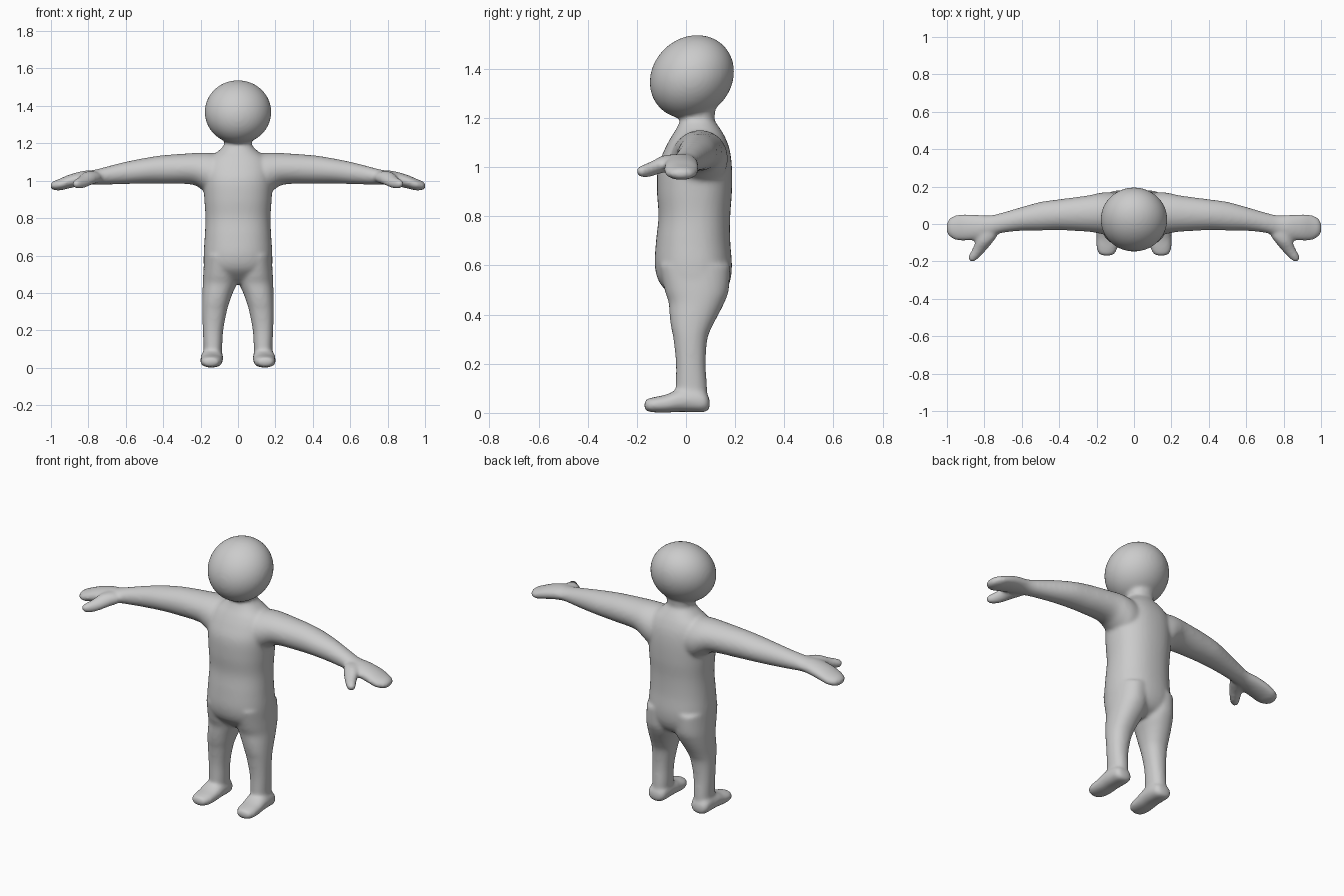
import bpy, bmesh, math
from mathutils import Vector

bm = bmesh.new()


def smooth_rows(rows, steps=5):
    """Catmull-Rom interpolation between the given sections."""
    out = []
    for i in range(len(rows) - 1):
        p = [Vector(rows[max(0, min(len(rows) - 1, i + k))]) for k in (-1, 0, 1, 2)]
        for s in range(steps):
            t = s / steps
            out.append(0.5 * (2 * p[1] + (p[2] - p[0]) * t
                              + (2 * p[0] - 5 * p[1] + 4 * p[2] - p[3]) * t * t
                              + (3 * p[1] - p[0] - 3 * p[2] + p[3]) * t ** 3))
    out.append(Vector(rows[-1]))
    return out


def loft(axis, rows, side=1, power=2.0, sides=40):
    """Closed tube along an axis; each row is (position, low a, high a, low b, high b)."""
    rings = []
    for t, a0, a1, b0, b1 in smooth_rows([r for r in rows]):
        ring = []
        for k in range(sides):
            c, s = math.cos(math.tau * k / sides), math.sin(math.tau * k / sides)
            a = (a0 + a1) / 2 + (a1 - a0) / 2 * math.copysign(abs(c) ** (2 / power), c)
            b = (b0 + b1) / 2 + (b1 - b0) / 2 * math.copysign(abs(s) ** (2 / power), s)
            x, y, z = {'x': (t, a, b), 'y': (a, t, b), 'z': (a, b, t)}[axis]
            ring.append(bm.verts.new((side * x, y, z)))
        rings.append(ring)
    faces = [bm.faces.new(rings[0]), bm.faces.new(rings[-1])]
    for r, q in zip(rings, rings[1:]):
        for k in range(sides):
            n = (k + 1) % sides
            faces.append(bm.faces.new((r[k], r[n], q[n], q[k])))
    bmesh.ops.recalc_face_normals(bm, faces=faces)


# Head
head = bmesh.ops.create_uvsphere(bm, u_segments=48, v_segments=32, radius=1)['verts']
for v in head:
    x, y, z = v.co
    v.co = (0.178 * x, 0.024 + 0.17 * y + 0.022 * z, 1.367 + 0.17 * z)

# Torso and neck
loft('z', [(0.45, -0.11, 0.11, -0.02, 0.10), (0.48, -0.15, 0.15, -0.06, 0.15),
           (0.53, -0.18, 0.18, -0.108, 0.178), (0.60, -0.184, 0.184, -0.127, 0.187),
           (0.70, -0.178, 0.178, -0.122, 0.18), (0.80, -0.174, 0.174, -0.112, 0.18),
           (0.90, -0.18, 0.18, -0.118, 0.187), (1.00, -0.185, 0.185, -0.114, 0.187),
           (1.07, -0.18, 0.18, -0.088, 0.178), (1.12, -0.155, 0.155, -0.062, 0.16),
           (1.155, -0.11, 0.11, -0.04, 0.14), (1.19, -0.075, 0.075, -0.025, 0.117),
           (1.22, -0.075, 0.075, -0.03, 0.118), (1.28, -0.08, 0.08, -0.03, 0.12)], power=2.25)

for side in (1, -1):
    # Leg
    loft('z', [(0.03, 0.09, 0.185, -0.04, 0.085), (0.10, 0.085, 0.184, -0.042, 0.086),
               (0.20, 0.079, 0.188, -0.041, 0.08), (0.30, 0.06, 0.191, -0.051, 0.087),
               (0.35, 0.046, 0.191, -0.061, 0.106), (0.40, 0.028, 0.19, -0.067, 0.132),
               (0.45, 0.006, 0.188, -0.071, 0.157), (0.50, 0.0, 0.186, -0.087, 0.174),
               (0.60, 0.0, 0.18, -0.11, 0.18)], side, 2.2)
    # Foot
    loft('y', [(-0.170, 0.125, 0.165, 0.02, 0.044), (-0.16, 0.105, 0.187, 0.007, 0.056),
               (-0.13, 0.088, 0.20, 0.002, 0.064), (-0.08, 0.082, 0.201, 0.001, 0.075),
               (-0.03, 0.08, 0.20, 0.004, 0.095), (0.03, 0.08, 0.197, 0.003, 0.10),
               (0.07, 0.085, 0.193, 0.002, 0.09), (0.09, 0.10, 0.18, 0.01, 0.07),
               (0.097, 0.125, 0.155, 0.025, 0.05)], side, 2.3)
    # Arm and palm
    loft('x', [(0.06, -0.06, 0.16, 0.90, 1.14), (0.14, -0.06, 0.17, 0.915, 1.148),
               (0.19, -0.05, 0.165, 0.95, 1.15), (0.25, -0.041, 0.152, 0.98, 1.147),
               (0.40, -0.033, 0.132, 0.984, 1.136), (0.50, -0.035, 0.118, 0.985, 1.121),
               (0.60, -0.036, 0.091, 0.982, 1.101), (0.70, -0.047, 0.062, 0.98, 1.076),
               (0.77, -0.065, 0.046, 0.98, 1.058), (0.83, -0.084, 0.049, 0.974, 1.052),
               (0.90, -0.09, 0.053, 0.96, 1.033), (0.95, -0.087, 0.048, 0.948, 1.012),
               (0.985, -0.068, 0.032, 0.95, 0.998), (0.998, -0.05, 0.01, 0.958, 0.988),
               (1.003, -0.035, -0.005, 0.965, 0.98)], side)
    # Thumb
    loft('y', [(-0.201, 0.86, 0.872, 0.98, 0.99), (-0.195, 0.845, 0.881, 0.967, 1.0),
               (-0.175, 0.823, 0.886, 0.957, 1.01), (-0.14, 0.79, 0.868, 0.962, 1.024),
               (-0.10, 0.757, 0.85, 0.975, 1.045), (-0.06, 0.73, 0.84, 0.982, 1.052),
               (-0.02, 0.73, 0.83, 0.99, 1.045)], side)

mesh = bpy.data.meshes.new("body")
bm.to_mesh(mesh)
bm.free()
body = bpy.data.objects.new("body", mesh)
bpy.context.collection.objects.link(body)

# Fuse the parts into one soft skin
fuse = body.modifiers.new("fuse", 'REMESH')
fuse.mode = 'VOXEL'
fuse.voxel_size = 0.009
fuse.use_smooth_shade = True
soften = body.modifiers.new("soften", 'SMOOTH')
soften.factor = 0.5
soften.iterations = 10
